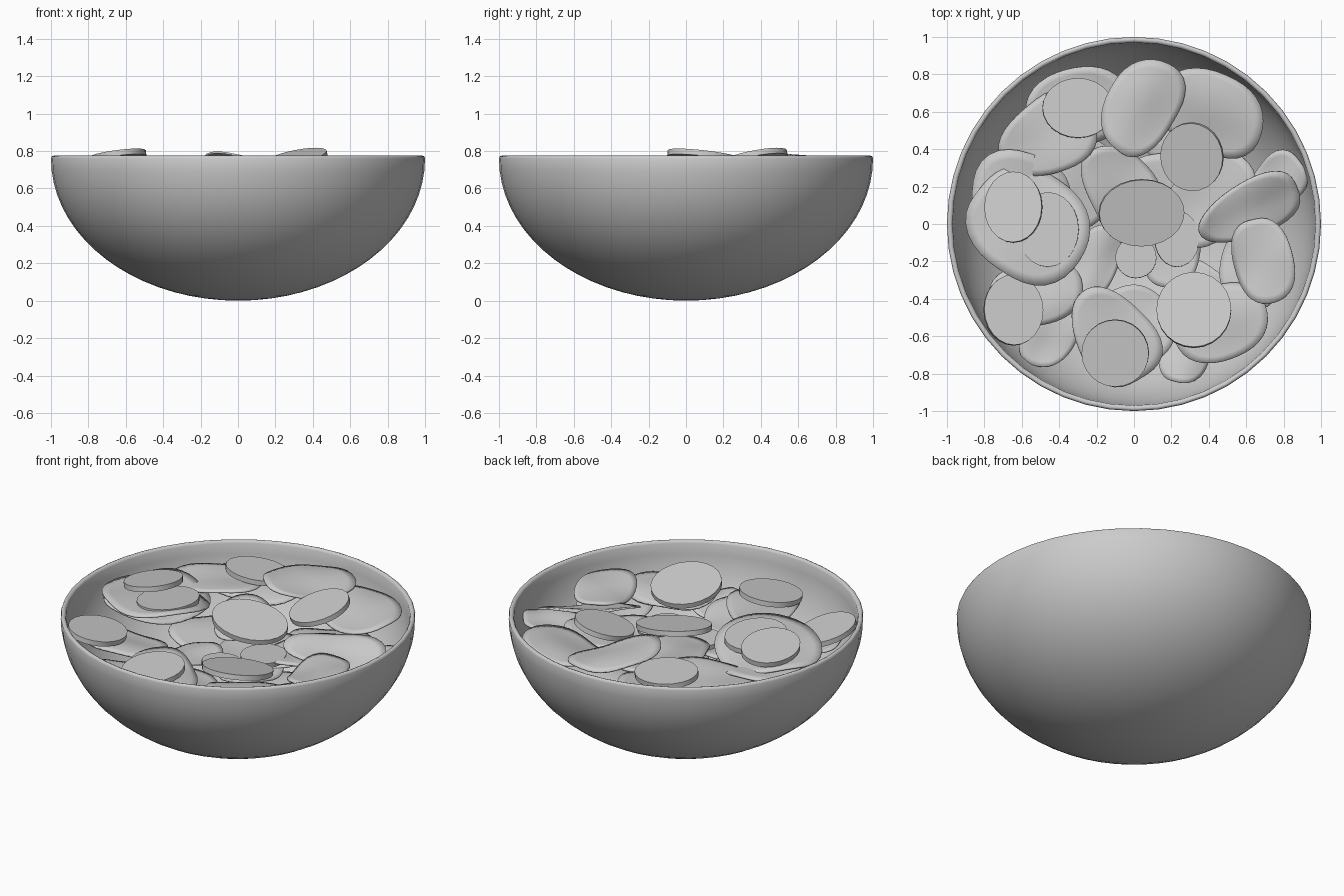
import bpy, bmesh, math, random
from mathutils import Vector, Matrix

if "Cube" in bpy.data.objects:
    bpy.data.objects.remove(bpy.data.objects["Cube"])

random.seed(4)


def make_object(name, bm, angle=40):
    mesh = bpy.data.meshes.new(name)
    bmesh.ops.recalc_face_normals(bm, faces=bm.faces)
    bm.to_mesh(mesh)
    bm.free()
    ob = bpy.data.objects.new(name, mesh)
    bpy.context.collection.objects.link(ob)
    bpy.ops.object.select_all(action='DESELECT')
    ob.select_set(True)
    bpy.context.view_layer.objects.active = ob
    bpy.ops.object.shade_smooth_by_angle(angle=math.radians(angle))
    return ob


def place(ob, x, y, z, turn, nx, ny):
    """Turn a flat piece about z, then lean its normal towards (nx, ny)."""
    lean = Vector((0, 0, 1)).rotation_difference(Vector((nx, ny, 1))).to_matrix().to_4x4()
    spin = Matrix.Rotation(math.radians(turn), 4, 'Z')
    ob.matrix_world = Matrix.Translation((x, y, z)) @ lean @ spin


# Bowl: half ellipse outside, rounded lip, thin wall inside
def make_bowl():
    H, wall, steps = 0.775, 0.03, 18
    quarter = [math.pi / 2 * i / steps for i in range(steps + 1)]
    prof = [(math.sin(a), H - 0.015 - (H - 0.015) * math.cos(a)) for a in quarter]
    prof += [(0.996, H - 0.004), (0.987, H), (0.976, H - 0.004)]
    prof += [((1 - wall) * math.sin(a), H - 0.015 - (H - 0.015 - wall) * math.cos(a))
             for a in reversed(quarter)]
    bm = bmesh.new()
    vs = [bm.verts.new((r, 0, z)) for r, z in prof]
    es = [bm.edges.new(p) for p in zip(vs, vs[1:])]
    bmesh.ops.spin(bm, geom=vs + es, cent=(0, 0, 0), axis=(0, 0, 1),
                   angle=2 * math.pi, steps=48, use_duplicate=False)
    bmesh.ops.remove_doubles(bm, verts=bm.verts, dist=1e-4)
    make_object("bowl", bm, 60)


# Vegetable slice: flat oval disc with a crisp edge
def make_slice(x, y, z, rx, ry, nx, ny):
    bm = bmesh.new()
    bmesh.ops.create_cone(bm, cap_ends=True, segments=24, radius1=1, radius2=1, depth=0.03)
    bmesh.ops.scale(bm, vec=(rx, ry, 1), verts=bm.verts)
    place(make_object("slice", bm), x, y, z, 0, nx, ny)


# Salad leaf: thin rounded sheet, almost flat with a faint ripple
def make_leaf(x, y, z, a, b, turn, nx, ny):
    bm = bmesh.new()
    p1, p2, p3 = (random.uniform(0, 6.28) for _ in range(3))
    rings, segs, rows = 6, 36, []

    def height(u, v):
        return (0.012 * math.sin(3.2 * u + p1) * v + 0.008 * math.sin(3 * v + p2)
                - 0.012 * v * v + 0.006 * u * u)

    centre = bm.verts.new((0, 0, height(0, 0)))
    for i in range(1, rings + 1):
        row = []
        for k in range(segs):
            t = 2 * math.pi * k / segs
            c, s = math.cos(t), math.sin(t)
            r = i / rings * (abs(c) ** 2.4 + abs(s) ** 2.4) ** (-1 / 2.4)
            r *= 1 + 0.04 * math.sin(3 * t + p3)
            u, v = r * c, r * s * (1 + 0.12 * r * c)
            row.append(bm.verts.new((a * u, b * v, height(u, v))))
        rows.append(row)
    for k in range(segs):
        n = (k + 1) % segs
        bm.faces.new((centre, rows[0][k], rows[0][n]))
        for lo, hi in zip(rows, rows[1:]):
            bm.faces.new((lo[k], hi[k], hi[n], lo[n]))
    ob = make_object("leaf", bm, 60)
    solid = ob.modifiers.new("thickness", 'SOLIDIFY')
    solid.thickness = 0.01
    place(ob, x, y, z, turn, nx, ny)


make_bowl()

# x, y, z, radius x, radius y, lean x, lean y
for s in [
    (0.04, 0.06, 0.71, 0.23, 0.18, 0.14, -0.14),
    (0.31, 0.36, 0.755, 0.17, 0.185, -0.2, -0.2),
    (-0.30, 0.62, 0.72, 0.19, 0.16, 0.06, 0.08),
    (-0.645, 0.09, 0.77, 0.155, 0.19, -0.13, 0.11),
    (-0.46, -0.03, 0.745, 0.165, 0.2, -0.05, 0.05),
    (-0.645, -0.46, 0.67, 0.16, 0.19, 0.17, 0.13),
    (-0.10, -0.69, 0.665, 0.18, 0.18, -0.06, -0.12),
    (0.32, -0.46, 0.69, 0.2, 0.205, -0.03, 0.22),
    (0.23, -0.08, 0.60, 0.12, 0.15, 0.05, 0.05),
    (0.01, -0.18, 0.54, 0.11, 0.11, 0.0, 0.05),
]:
    make_slice(*s)

# Upper leaves: x, y, z, half length, half width, turn, lean x, lean y
for l in [
    (0.04, 0.62, 0.75, 0.27, 0.19, 60, 0.1, 0.06),
    (0.40, 0.60, 0.68, 0.30, 0.21, -25, -0.05, -0.1),
    (0.62, 0.08, 0.67, 0.29, 0.15, 25, 0.22, -0.25),
    (0.69, -0.19, 0.67, 0.23, 0.16, -75, -0.12, 0.0),
    (0.45, -0.53, 0.61, 0.26, 0.2, 20, -0.05, 0.1),
    (-0.11, -0.60, 0.61, 0.28, 0.2, -55, 0.08, 0.0),
    (-0.57, 0.0, 0.735, 0.33, 0.29, -35, 0.0, 0.12),
    (-0.46, 0.47, 0.69, 0.27, 0.2, 30, -0.02, -0.02),
    (-0.08, 0.20, 0.64, 0.24, 0.18, -55, 0.12, -0.05),
    (-0.53, -0.37, 0.60, 0.25, 0.17, 10, 0.1, 0.05),
]:
    make_leaf(*l)

# Lower leaves lean towards the middle: x, y, z, half length, half width, turn
for x, y, z, a, b, turn in [
    (-0.62, 0.08, 0.68, 0.31, 0.26, 80),
    (-0.31, 0.62, 0.65, 0.28, 0.21, 15),
    (0.76, 0.22, 0.61, 0.18, 0.13, 45),
    (0.02, -0.53, 0.55, 0.22, 0.18, -60),
    (0.27, -0.70, 0.50, 0.16, 0.13, 70),
    (-0.46, -0.60, 0.52, 0.18, 0.14, 60),
    (0.20, -0.16, 0.52, 0.19, 0.15, 80),
    (0.64, -0.23, 0.58, 0.23, 0.18, 80),
    (-0.20, -0.20, 0.54, 0.20, 0.12, 70),
    (0.40, 0.13, 0.60, 0.28, 0.2, 50),
    (0.10, 0.12, 0.52, 0.28, 0.24, 20),
    (-0.30, 0.20, 0.50, 0.26, 0.2, 60),
    (0.32, 0.42, 0.52, 0.24, 0.2, 0),
    (-0.35, -0.30, 0.42, 0.2, 0.15, 30),
    (0.35, -0.35, 0.42, 0.2, 0.14, -40),
    (0.05, 0.10, 0.32, 0.25, 0.2, 10),
]:
    make_leaf(x, y, z, a, b, turn, -0.2 * x, -0.2 * y)
